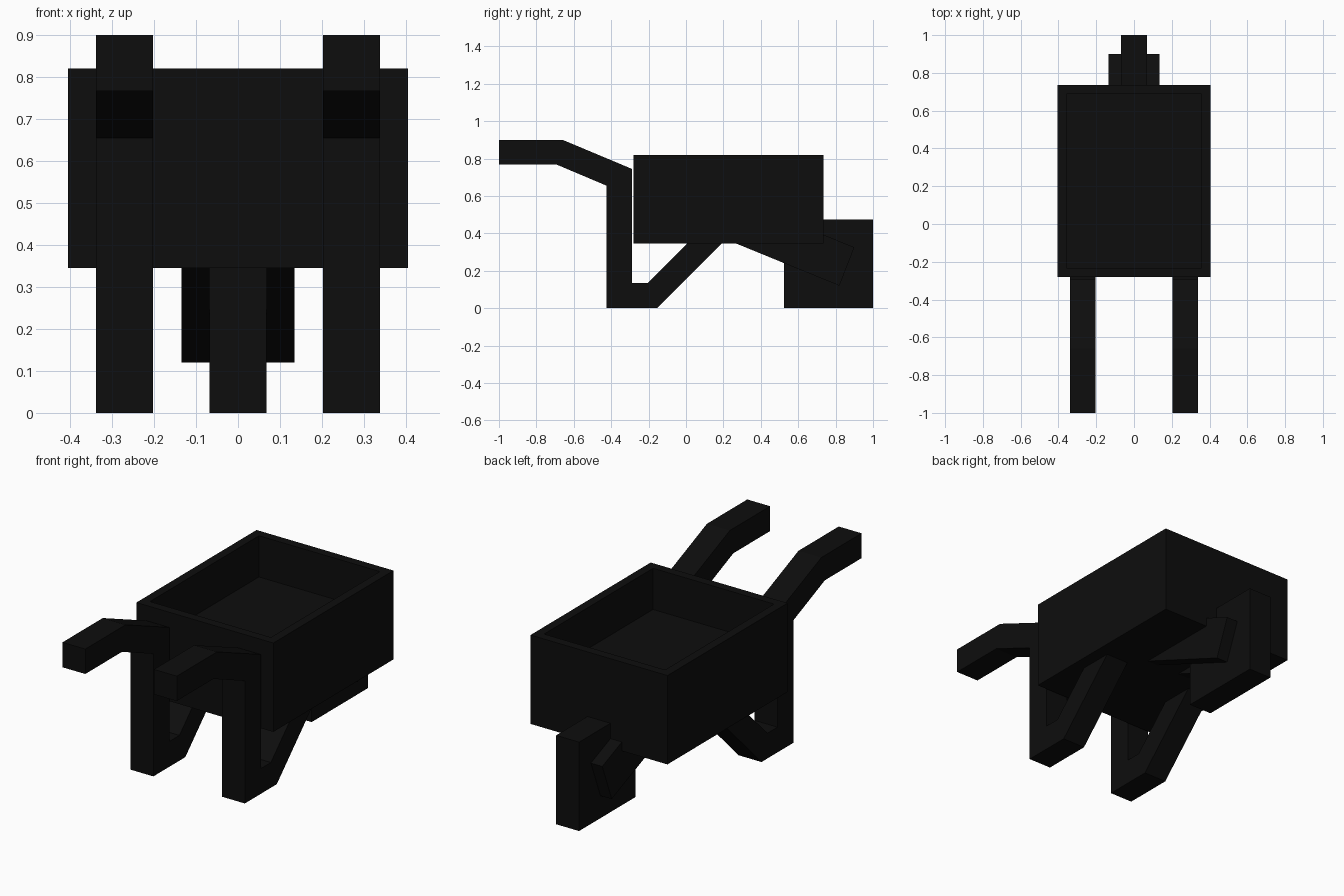
import bpy, bmesh

if "Cube" in bpy.data.objects:
    bpy.data.objects.remove(bpy.data.objects["Cube"])

black = bpy.data.materials.new("black paint")
black.diffuse_color = (0.004, 0.004, 0.004, 1)
black.use_nodes = True
black.node_tree.nodes["Principled BSDF"].inputs["Base Color"].default_value = black.diffuse_color


def finish(name, bm):
    bmesh.ops.recalc_face_normals(bm, faces=bm.faces)
    me = bpy.data.meshes.new(name)
    bm.to_mesh(me)
    bm.free()
    me.materials.append(black)
    ob = bpy.data.objects.new(name, me)
    bpy.context.collection.objects.link(ob)
    return ob


def slab(name, profile, x0, x1):
    """Extrude a (y, z) side profile from x0 to x1."""
    bm = bmesh.new()
    face = bm.faces.new([bm.verts.new((x0, y, z)) for y, z in profile])
    ext = bmesh.ops.extrude_face_region(bm, geom=[face])
    verts = [g for g in ext["geom"] if isinstance(g, bmesh.types.BMVert)]
    bmesh.ops.translate(bm, verts=verts, vec=(x1 - x0, 0, 0))
    return finish(name, bm)


def rect(y0, y1, z0, z1):
    return [(y0, z0), (y1, z0), (y1, z1), (y0, z1)]


# Tray: box with its top inset and sunk to form the basin
tray = slab("tray", rect(-0.28, 0.735, 0.345, 0.82), -0.405, 0.405)
bm = bmesh.new()
bm.from_mesh(tray.data)
top = max(bm.faces, key=lambda f: f.calc_center_median().z)
bmesh.ops.inset_region(bm, faces=[top], thickness=0.067)
ext = bmesh.ops.extrude_face_region(bm, geom=[top])
bmesh.ops.translate(bm, vec=(0, 0, -0.22),
                    verts=[g for g in ext["geom"] if isinstance(g, bmesh.types.BMVert)])
if top.is_valid:
    bmesh.ops.delete(bm, geom=[top], context='FACES_ONLY')
bm.to_mesh(tray.data)
bm.free()

# Square wheel
slab("wheel", rect(0.525, 1.0, 0, 0.475), -0.068, 0.068)

# Bent bar: handle, leg, foot and brace in one profile
bar = [(-1, 0.9), (-0.66, 0.9), (-0.29, 0.745), (-0.29, 0.135), (-0.205, 0.135),
       (0.02, 0.36), (0.205, 0.36), (-0.155, 0), (-0.425, 0), (-0.425, 0.655),
       (-0.69, 0.767), (-1, 0.767)]
# Fork arm: slopes from under the tray to the wheel sides
fork = [(0.25, 0.353), (0.82, 0.12), (0.9, 0.325), (0.62, 0.44), (0.25, 0.44)]
for side, s in (("left", -1), ("right", 1)):
    slab(side + "_handle_and_leg", bar, s * 0.203, s * 0.338)
    slab(side + "_wheel_fork", fork, s * 0.068, s * 0.135)
